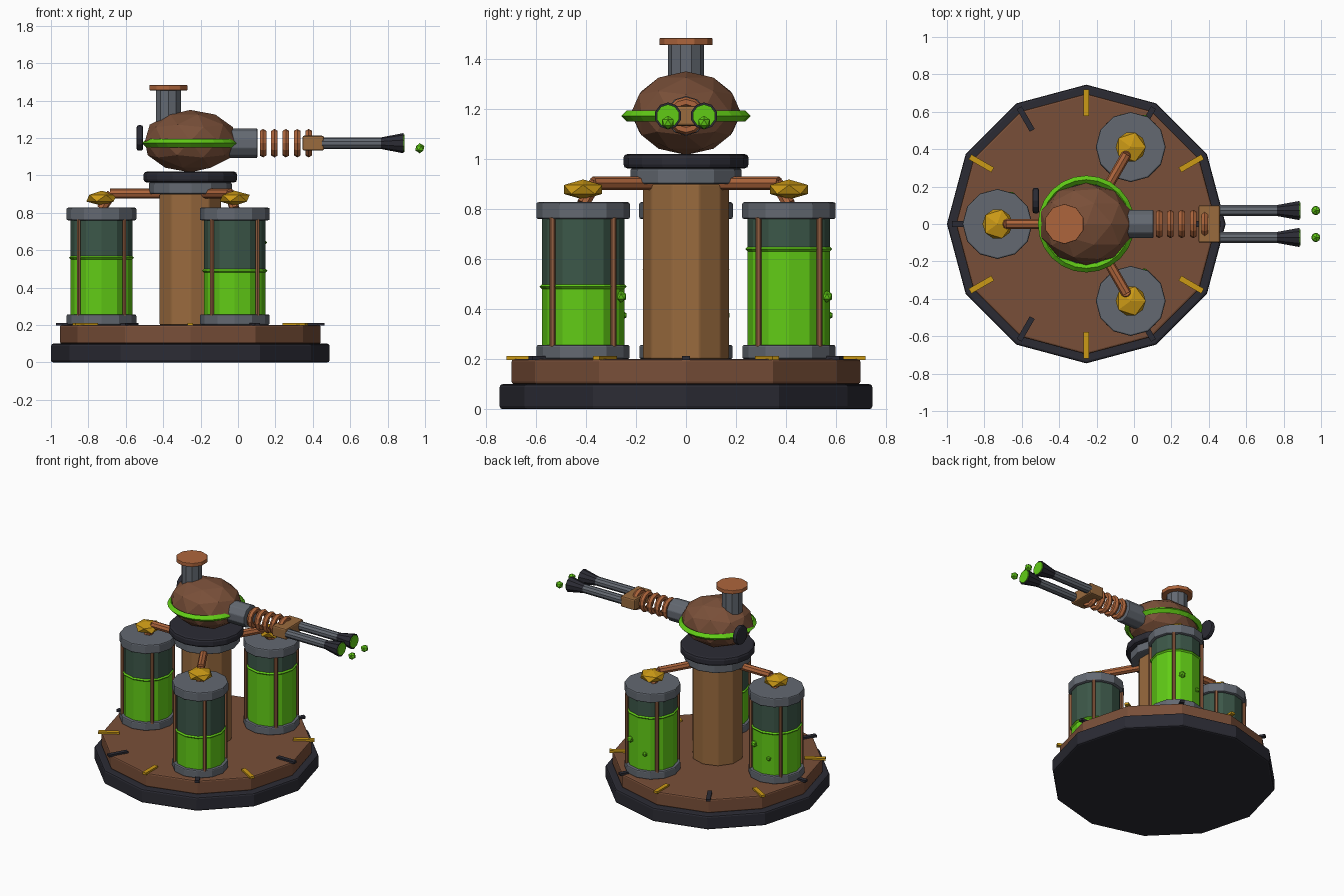
import bpy, math
from mathutils import Vector, Matrix

if "Cube" in bpy.data.objects:
    bpy.data.objects.remove(bpy.data.objects["Cube"])

CX = -0.255  # axis of the base and column


def mat(name, rgb):
    m = bpy.data.materials.new(name)
    m.diffuse_color = (*rgb, 1)
    m.use_nodes = True
    m.node_tree.nodes["Principled BSDF"].inputs["Base Color"].default_value = m.diffuse_color
    return m


BROWN = mat("brown", (0.19, 0.078, 0.04))
DARK = mat("dark", (0.024, 0.024, 0.034))
GREY = mat("grey", (0.125, 0.14, 0.165))
TAN = mat("tan", (0.32, 0.145, 0.048))
COPPER = mat("copper", (0.42, 0.13, 0.045))
OLD_COPPER = mat("dull copper", (0.28, 0.11, 0.05))
GREEN = mat("acid green", (0.12, 0.6, 0.008))
GLASS = mat("dark glass", (0.045, 0.095, 0.065))
GOLD = mat("gold", (0.6, 0.32, 0.008))


def finish(name, m, bevel=0):
    o = bpy.context.object
    o.name = name
    o.data.materials.append(m)
    if bevel:
        b = o.modifiers.new("bevel", 'BEVEL')
        b.width = bevel
        b.segments = 2
    return o


def disc(name, m, x, y, z0, z1, r, n=12, bevel=0):
    bpy.ops.mesh.primitive_cylinder_add(vertices=n, radius=r, depth=z1 - z0, location=(x, y, (z0 + z1) / 2))
    return finish(name, m, bevel)


def rod(name, m, a, b, r1, r2=None, n=8, bevel=0):
    a, b = Vector(a), Vector(b)
    d = b - a
    bpy.ops.mesh.primitive_cone_add(vertices=n, radius1=r1, radius2=r1 if r2 is None else r2,
                                    depth=d.length, location=(a + b) / 2,
                                    rotation=d.to_track_quat('Z', 'Y').to_euler())
    return finish(name, m, bevel)


def ball(name, m, loc, scale, sub=1):
    bpy.ops.mesh.primitive_ico_sphere_add(subdivisions=sub, radius=1, location=loc)
    o = finish(name, m)
    o.data.transform(Matrix.Diagonal((*scale, 1)))
    return o


def ring(name, m, loc, major, minor, rot=(0, 0, 0), n=24, k=4):
    bpy.ops.mesh.primitive_torus_add(major_segments=n, minor_segments=k, major_radius=major,
                                     minor_radius=minor, location=loc, rotation=rot)
    return finish(name, m)


def box(name, m, loc, size, rz=0, bevel=0):
    bpy.ops.mesh.primitive_cube_add(size=1, location=loc, rotation=(0, 0, rz))
    o = finish(name, m, bevel)
    o.data.transform(Matrix.Diagonal((*size, 1)))
    return o


# Base plates and rim markers
disc("base_rim", DARK, CX, 0, 0, 0.1, 0.745, 12, 0.012)
disc("base_deck", BROWN, CX, 0, 0.1, 0.2, 0.697, 12, 0.01)
for i in range(12):
    a = math.radians(30 * i)
    box(f"deck_marker_{i}", GOLD if i % 2 else DARK,
        (CX + 0.648 * math.cos(a), 0.648 * math.sin(a), 0.204), (0.14, 0.03, 0.016), a)

# Column and turntable
disc("column", TAN, CX, 0, 0.2, 0.9, 0.172, 10, 0.006)
disc("turntable_collar", GREY, CX, 0, 0.9, 0.962, 0.223, 12, 0.008)
disc("turntable_ring", DARK, CX, 0, 0.962, 1.02, 0.25, 16, 0.016)

# Tanks with liquid, rods, bubbles, gold valve and feed pipe
for i, (deg, level) in enumerate(((180, 0.56), (-60, 0.49), (60, 0.64))):
    c, s = math.cos(math.radians(deg)), math.sin(math.radians(deg))
    x, y = CX + 0.475 * c, 0.475 * s
    disc(f"tank_foot_{i}", GREY, x, y, 0.2, 0.257, 0.186, 12, 0.008)
    disc(f"tank_liquid_{i}", GREEN, x, y, 0.25, level, 0.165)
    disc(f"tank_glass_{i}", GLASS, x, y, level, 0.765, 0.165)
    ring(f"liquid_line_{i}", GREEN, (x, y, level), 0.165, 0.009, n=12)
    disc(f"tank_lid_{i}", GREY, x, y, 0.76, 0.827, 0.187, 12, 0.008)
    for k in range(4):
        a = math.radians(45 + 90 * k)
        disc(f"tank_rod_{i}_{k}", OLD_COPPER, x + 0.172 * math.cos(a), y + 0.172 * math.sin(a),
             0.25, 0.765, 0.012, 6)
    ball(f"bubble_large_{i}", GREEN, (x + 0.073, y + 0.152, 0.45), (0.024,) * 3)
    ball(f"bubble_small_{i}", GREEN, (x - 0.05, y + 0.16, 0.375), (0.017,) * 3)
    ball(f"tank_valve_{i}", GOLD, (x, y, 0.878), (0.09, 0.09, 0.04))
    rod(f"pipe_riser_{i}", COPPER, (x, y, 0.82), (CX + 0.42 * c, 0.42 * s, 0.903), 0.027)
    rod(f"feed_pipe_{i}", COPPER, (CX + 0.43 * c, 0.43 * s, 0.903), (CX + 0.14 * c, 0.14 * s, 0.903), 0.027)

# Head with glowing band, chimney and rear wheel
ball("head", BROWN, (CX, 0, 1.183), (0.255, 0.22, 0.167), 2)
ring("head_band", GREEN, (CX, 0, 1.172), 0.237, 0.022)
disc("chimney", GREY, -0.372, 0, 1.22, 1.46, 0.071, 10)
disc("chimney_cap", COPPER, -0.372, 0, 1.455, 1.483, 0.107, 10, 0.004)
rod("rear_wheel", DARK, (-0.542, 0.125, 1.2), (-0.508, 0.125, 1.2), 0.068, n=12, bevel=0.01)

# Gun: hub, coils, block and twin barrels along +x
Z = 1.172
rod("gun_hub", GREY, (-0.06, 0, Z), (0.103, 0, Z), 0.08, n=10, bevel=0.005)
for i in range(5):
    ring(f"coil_{i}", COPPER, (0.134 + 0.061 * i, 0, Z), 0.056, 0.02, (0, math.pi / 2, 0), 12, 6)
box("barrel_block", TAN, (0.402, 0, Z), (0.115, 0.2, 0.08), 0, 0.01)
for side, y in (("left", 0.072), ("right", -0.072)):
    rod(f"barrel_{side}", GREY, (0.45, y, Z), (0.78, y, Z), 0.031, n=10)
    rod(f"muzzle_{side}", DARK, (0.765, y, Z), (0.885, y, Z), 0.031, 0.054, n=10)
    rod(f"muzzle_glow_{side}", GREEN, (0.883, y, Z), (0.891, y, Z), 0.046, n=10)
    ball(f"droplet_{side}", GREEN, (0.972, y, 1.145), (0.027,) * 3)
